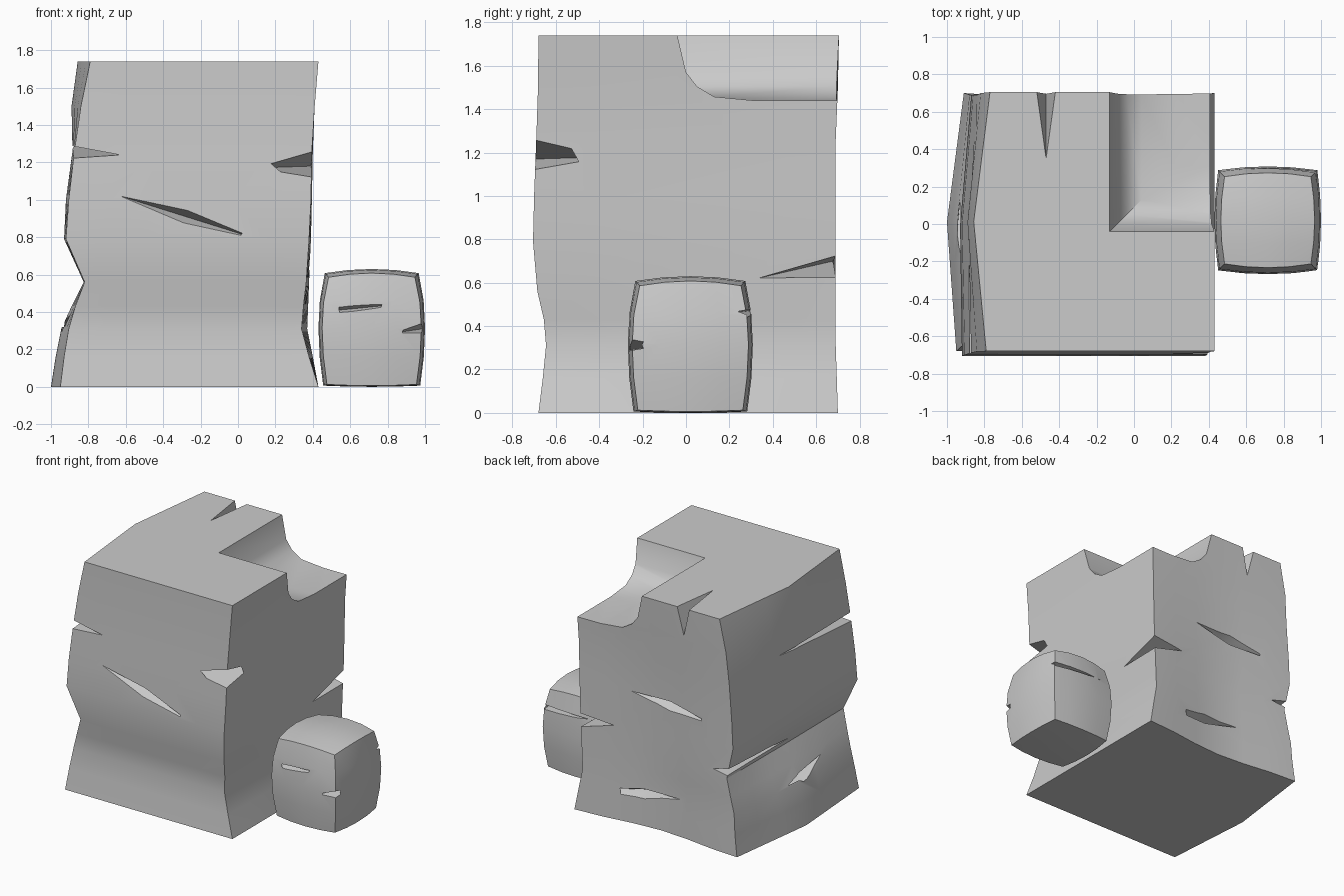
import bpy, bmesh, math
from mathutils import Vector

if "Cube" in bpy.data.objects:
    bpy.data.objects.remove(bpy.data.objects["Cube"])


def make(name, bm):
    bmesh.ops.recalc_face_normals(bm, faces=bm.faces)
    me = bpy.data.meshes.new(name)
    bm.to_mesh(me)
    bm.free()
    ob = bpy.data.objects.new(name, me)
    bpy.context.collection.objects.link(ob)
    return ob


def loft(name, rings):
    bm = bmesh.new()
    loops = [[bm.verts.new(p) for p in r] for r in rings]
    for a, b in zip(loops, loops[1:]):
        for i in range(len(a)):
            j = (i + 1) % len(a)
            bm.faces.new((a[i], a[j], b[j], b[i]))
    bm.faces.new(loops[0][::-1])
    bm.faces.new(loops[-1])
    return make(name, bm)


def cut(target, cutter):
    """Carve a cutter out of the target, then discard it."""
    mod = target.modifiers.new("cut", 'BOOLEAN')
    mod.operation = 'DIFFERENCE'
    mod.solver = 'EXACT'
    mod.object = cutter
    bpy.context.view_layer.objects.active = target
    bpy.ops.object.modifier_apply(modifier=mod.name)
    bpy.data.objects.remove(cutter, do_unlink=True)


def gash(target, a, b, mouth, lip, root=None):
    """Wedge crack from tip a to tip b, opening by +-lip at the mouth."""
    m, l = Vector(mouth), Vector(lip)
    pts = [Vector(a), Vector(b), m + l, m - l]
    if root:
        pts.append(Vector(root))
    bm = bmesh.new()
    for p in pts:
        bm.verts.new(p)
    bmesh.ops.convex_hull(bm, input=bm.verts)
    cut(target, make("gash_cutter", bm))


def face_gash(target, a, b, out, half, depth=0.09):
    """Spindle crack lying on one face; out is the face normal."""
    a, b, n = Vector(a), Vector(b), Vector(out)
    mid = (a + b) / 2
    side = (b - a).normalized().cross(n) * half
    gash(target, a, b, mid + n * 0.03, side * 1.3, mid - n * depth)


def smooth(ob):
    bpy.ops.object.select_all(action='DESELECT')
    ob.select_set(True)
    bpy.context.view_layer.objects.active = ob
    bpy.ops.object.shade_smooth_by_angle(angle=math.radians(30))


# Large boulder: z, left front, left middle, left back, right front, right back, front y, back y
levels = [
    (0.00, -.95, -1.0, -.91, .43, .43, -.680, .70),
    (0.16, -.93, -.975, -.89, .38, .40, -.66, .695),
    (0.31, -.905, -.945, -.88, .34, .37, -.645, .69),
    (0.43, -.87, -.89, -.85, .35, .375, -.655, .69),
    (0.56, -.82, -.825, -.82, .365, .38, -.685, .69),
    (0.79, -.92, -.93, -.87, .38, .39, -.705, .69),
    (1.00, -.905, -.92, -.86, .39, .395, -.70, .69),
    (1.26, -.875, -.885, -.84, .395, .40, -.69, .69),
    (1.50, -.84, -.89, -.82, .41, .41, -.682, .70),
    (1.74, -.79, -.857, -.77, .43, .43, -.680, .705),
]
rings = []
N = 6
for z, lf, lm, lb, rf, rb, yf, yb in levels:
    r = []
    for i in range(N):                                   # front
        r.append((lf + (rf - lf) * i / N, yf, z))
    for i in range(N):                                   # right
        t = i / N
        r.append((rf + (rb - rf) * t, yf + (yb - yf) * t, z))
    for i in range(N):                                   # back, slightly hollow low down
        t = i / N
        hollow = 0.06 * (1 - z / 1.74) * math.sin(math.pi * t) ** 2
        r.append((rb + (lb - rb) * t, yb - hollow, z))
    for i in range(N):                                   # left, bulging in the middle
        t = i / N
        x = lb + (lm - lb) * t * 2 if t < .5 else lm + (lf - lm) * (t * 2 - 1)
        r.append((x, yb + (yf - yb) * t, z))
    rings.append(r)
boulder = loft("large_boulder", rings)

# Notch in the back right top corner
notch = []
for o, z in [(.35, 1.44), (.17, 1.457), (.09, 1.505), (.04, 1.57), (0, 1.74), (-.01, 1.9)]:
    x, y = -.13 + o, -.04 + o
    notch.append([(x, y, z), (1, y, z), (1, 1, z), (x, 1, z)])
cut(boulder, loft("notch_cutter", notch))

# Cracks across corners of the boulder
gash(boulder, (.10, -.69, 1.17), (.39, -.37, 1.18), (.40, -.70, 1.19), (0, 0, .07))
gash(boulder, (-.63, -.69, 1.24), (-.90, .25, 1.29), (-.90, -.71, 1.255), (0, 0, .035))
gash(boulder, (-.70, .69, .60), (-.84, -.15, .61), (-.87, .72, .61), (0, 0, .035))
gash(boulder, (.12, .68, .70), (.385, .33, .62), (.40, .71, .675), (0, 0, .055))
gash(boulder, (-.47, .35, 1.74), (-.47, .70, 1.53), (-.47, .73, 1.77), (.06, 0, 0))

# Cracks on single faces of the boulder
face_gash(boulder, (-.63, -.70, 1.02), (.07, -.70, .80), (0, -1, 0), .035)
face_gash(boulder, (-.91, .33, .25), (-.92, -.38, .40), (-1, 0, 0), .035)
face_gash(boulder, (-.02, .67, .99), (-.65, .675, .93), (0, 1, 0), .04)
face_gash(boulder, (.21, .655, .20), (-.43, .655, .28), (0, 1, 0), .04)
smooth(boulder)

# Small rock: cube with domed faces
bm = bmesh.new()
bmesh.ops.create_cube(bm, size=2)
bmesh.ops.subdivide_edges(bm, edges=bm.edges, cuts=3, use_grid_fill=True)
for v in bm.verts:
    x, y, z = v.co
    k = .09 + .03 * max(z, 0)
    px = x * (1 - .07 * y * y - k * z * z)
    py = y * (1 - .07 * x * x - k * z * z)
    pz = z * (1 - .07 * x * x - .07 * y * y) if z > 0 else z * (1 - .02 * (x * x + y * y))
    v.co = (.715 + .285 * px, .02 + .288 * py, .315 + .315 * pz)
rock = make("small_rock", bm)

# Cracks in the small rock
gash(rock, (.43, -.20, .40), (.84, -.245, .44), (.62, -.29, .42), (0, 0, .024), (.64, -.21, .42))
gash(rock, (.85, -.255, .29), (.985, -.12, .31), (.985, -.27, .315), (0, 0, .03))
gash(rock, (.55, .29, .47), (.98, .14, .45), (.97, .32, .46), (0, 0, .022))
smooth(rock)
